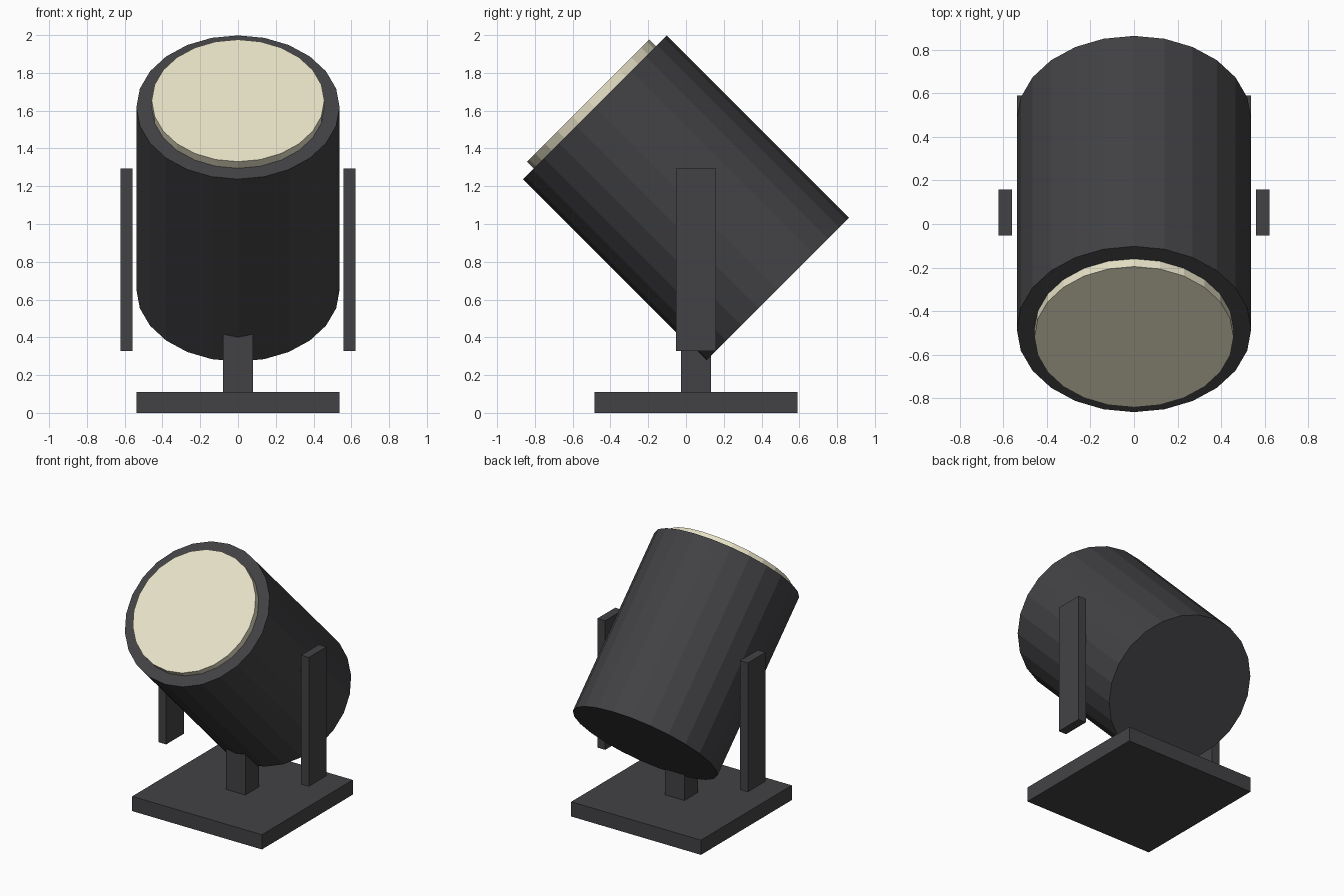
import bpy
from math import radians
from mathutils import Matrix, Vector

if "Cube" in bpy.data.objects:
    bpy.data.objects.remove(bpy.data.objects["Cube"])

TILT = Matrix.Rotation(radians(45), 4, 'X')
CENTRE = Vector((0, 0, 1.135))   # middle of the lamp housing
MOUNT_Y = 0.053                  # stand is set slightly back


def material(name, rgb):
    m = bpy.data.materials.new(name)
    m.diffuse_color = (*rgb, 1)
    m.use_nodes = True
    m.node_tree.nodes["Principled BSDF"].inputs["Base Color"].default_value = m.diffuse_color
    return m


dark = material("dark_metal", (0.055, 0.055, 0.06))
cream = material("warm_glass", (0.80, 0.76, 0.57))


def box(name, x, z0, z1, sx, sy):
    bpy.ops.mesh.primitive_cube_add(size=1)
    ob = bpy.context.object
    ob.name = name
    ob.data.transform(Matrix.Diagonal((sx, sy, z1 - z0, 1)))
    ob.location = (x, MOUNT_Y, (z0 + z1) / 2)
    ob.data.materials.append(dark)


def drum(name, radius, a0, a1, mat):
    """24-sided cylinder from a0 to a1 along the tilted lamp axis."""
    bpy.ops.mesh.primitive_cylinder_add(vertices=24, radius=radius, depth=a1 - a0)
    ob = bpy.context.object
    ob.name = name
    ob.location = CENTRE + TILT @ Vector((0, 0, (a0 + a1) / 2))
    ob.rotation_euler = (radians(45), 0, 0)
    ob.data.materials.append(mat)


# Lamp housing and its raised lens
drum("housing", 0.538, -0.683, 0.683, dark)
drum("lens", 0.457, 0.63, 0.733, cream)

# Stand: base plate, post running up into the housing, side arms
box("base_plate", 0, 0, 0.11, 1.075, 1.075)
box("post", 0, 0.11, 0.43, 0.16, 0.16)
for side, label in ((-1, "left"), (1, "right")):
    box(label + "_arm", side * 0.591, 0.328, 1.295, 0.064, 0.21)
